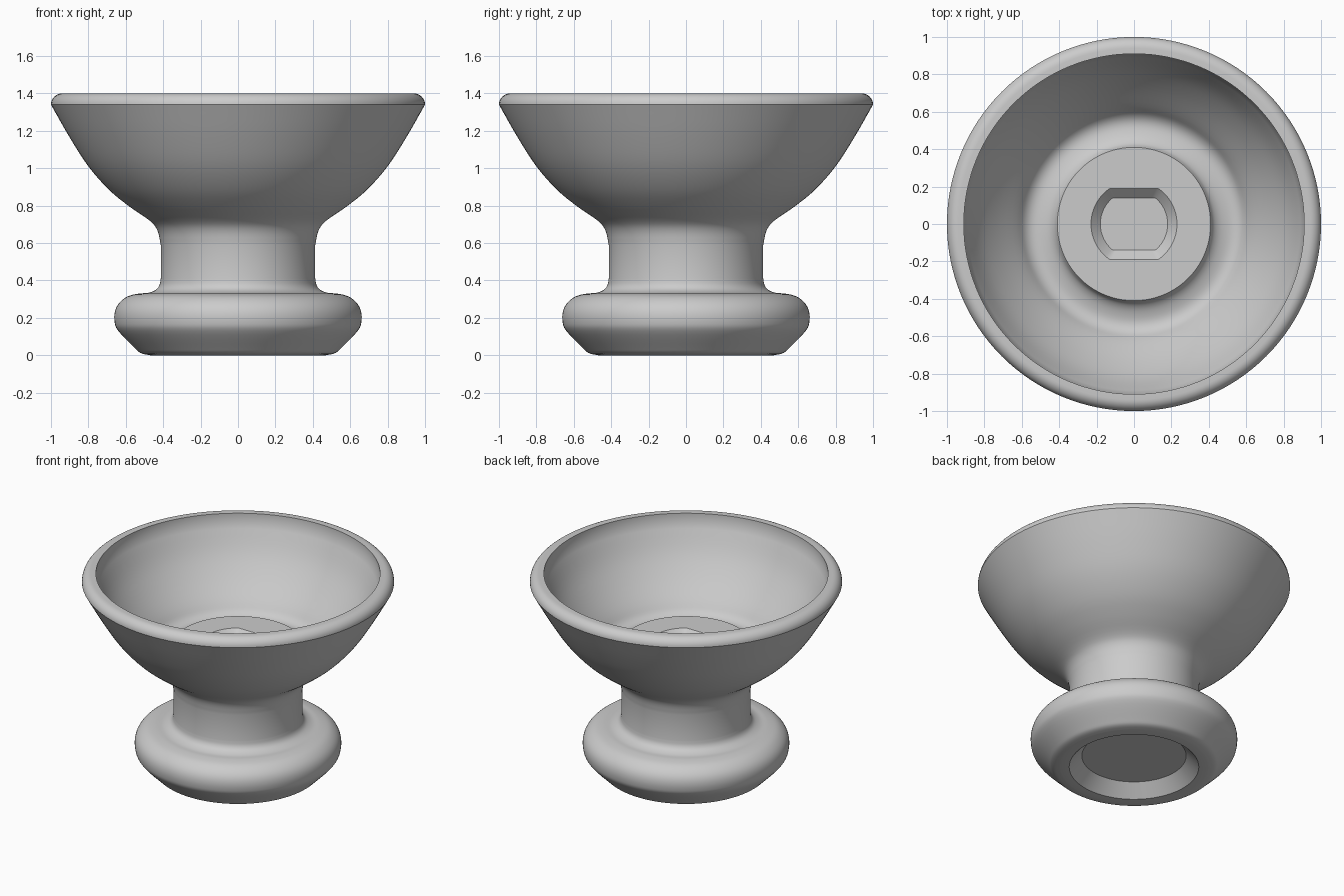
import bpy, bmesh, math
from mathutils import Vector

cube = bpy.data.objects.get("Cube")
if cube:
    bpy.data.objects.remove(cube, do_unlink=True)

SEGMENTS = 128

clay = bpy.data.materials.new("plain grey")
clay.use_nodes = True
grey = (0.6, 0.6, 0.6, 1)
clay.diffuse_color = grey
clay.node_tree.nodes["Principled BSDF"].inputs["Base Color"].default_value = grey


def smooth_curve(points, steps=4):
    """Pass a smooth curve through (radius, height) points."""
    pts = [Vector(p) for p in points]
    pts = [2 * pts[0] - pts[1]] + pts + [2 * pts[-1] - pts[-2]]
    out = []
    for a, b, c, d in zip(pts, pts[1:], pts[2:], pts[3:]):
        for i in range(steps):
            t = i / steps
            out.append(0.5 * (2 * b + (c - a) * t + (2 * a - 5 * b + 4 * c - d) * t ** 2
                              + (3 * b - a - 3 * c + d) * t ** 3))
    return out + [pts[-2]]


def add_ring(bm, radius, z, flat=None):
    """Ring of vertices; flat clips it to two straight sides."""
    limit = radius if flat is None else flat
    ring = []
    for i in range(SEGMENTS):
        a = math.tau * i / SEGMENTS
        y = max(-limit, min(limit, radius * math.sin(a)))
        ring.append(bm.verts.new((radius * math.cos(a), y, z)))
    return ring


# Hollow inside: raised centre edge, moat and curved wall
inside = smooth_curve([(.41, .906), (.43, .872), (.47, .847), (.53, .835), (.58, .855),
                       (.63, .917), (.74, 1.045), (.83, 1.175), (.91, 1.345)])
# Rounded rim, outer wall, stem fillet
rim = [(.91, 1.4)] + [(.94 + .06 * math.sin(a), 1.34 + .06 * math.cos(a))
                      for a in (math.pi / 2 * i / 8 for i in range(8))]
outside = smooth_curve([(1, 1.34), (.9, 1.165), (.8, 1.01), (.69, .885), (.58, .795),
                        (.47, .718), (.43, .665), (.413, .59)])
# Stem, swollen foot
foot = smooth_curve([(.413, .41), (.42, .375), (.44, .35), (.48, .334), (.53, .33),
                     (.59, .315), (.635, .28), (.658, .235), (.66, .18), (.64, .13),
                     (.555, .042), (.52, .012), (.47, 0)])
# Chamfered hollow underneath
underside = [(.415, 0), (.334, .082)]

bm = bmesh.new()
rings = [add_ring(bm, .18, .856, .14), add_ring(bm, .23, .906, .19)]
rings += [add_ring(bm, r, z) for r, z in inside + rim + outside + foot + underside]
for low, high in zip(rings, rings[1:]):
    for i in range(SEGMENTS):
        j = (i + 1) % SEGMENTS
        bm.faces.new((low[i], high[i], high[j], low[j]))
bm.faces.new(rings[0])
bm.faces.new(rings[-1])
bmesh.ops.recalc_face_normals(bm, faces=bm.faces)

mesh = bpy.data.meshes.new("pedestal_bowl")
bm.to_mesh(mesh)
bm.free()
mesh.materials.append(clay)
bowl = bpy.data.objects.new("pedestal_bowl", mesh)
bpy.context.collection.objects.link(bowl)

bpy.ops.object.select_all(action='DESELECT')
bowl.select_set(True)
bpy.context.view_layer.objects.active = bowl
bpy.ops.object.shade_smooth_by_angle(angle=math.radians(33))
